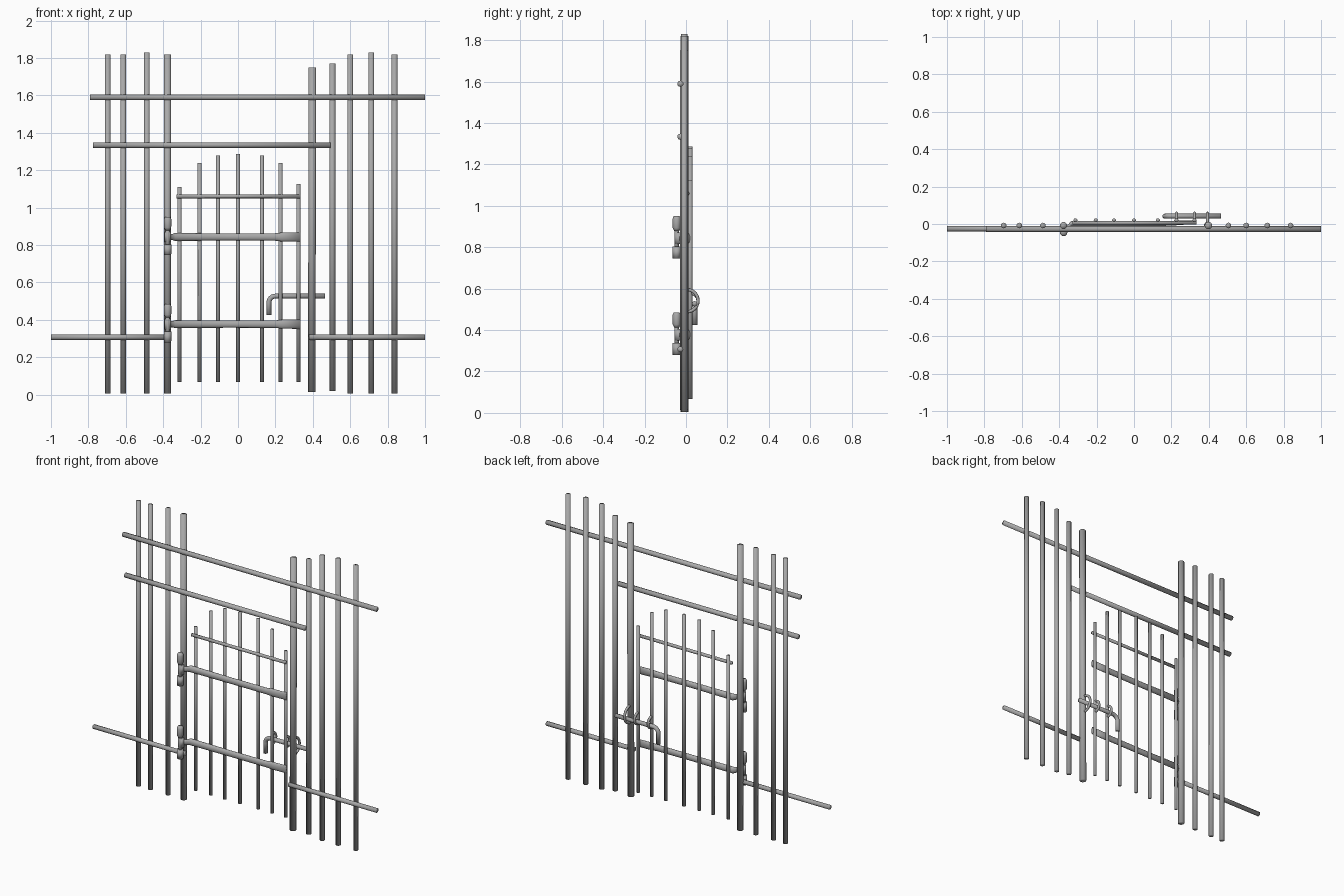
import bpy
import bmesh
from math import pi, cos, sin
from mathutils import Vector

cube = bpy.data.objects.get("Cube")
if cube:
    bpy.data.objects.remove(cube, do_unlink=True)

iron = bpy.data.materials.new("grey iron")
iron.use_nodes = True
iron.diffuse_color = (0.4, 0.4, 0.4, 1)
iron.node_tree.nodes["Principled BSDF"].inputs["Base Color"].default_value = (0.4, 0.4, 0.4, 1)


def loft(name, stations, sides=16):
    """Skin elliptical rings; each station is (centre, axis_a, axis_b)."""
    bm = bmesh.new()
    rings = []
    for centre, a, b in stations:
        c, a, b = Vector(centre), Vector(a), Vector(b)
        rings.append([bm.verts.new(c + a * cos(2 * pi * i / sides) + b * sin(2 * pi * i / sides))
                      for i in range(sides)])
    for lo, hi in zip(rings, rings[1:]):
        for i in range(sides):
            j = (i + 1) % sides
            bm.faces.new((lo[i], lo[j], hi[j], hi[i]))
    bm.faces.new(rings[0])
    bm.faces.new(rings[-1])
    bmesh.ops.recalc_face_normals(bm, faces=bm.faces)
    for f in bm.faces:
        f.smooth = True
    mesh = bpy.data.meshes.new(name)
    bm.to_mesh(mesh)
    bm.free()
    mesh.materials.append(iron)
    obj = bpy.data.objects.new(name, mesh)
    bpy.context.collection.objects.link(obj)
    return obj


def upright(name, x, y, z0, z1, r, lean=0):
    loft(name, [((x, y, z0), (r, 0, 0), (0, r, 0)),
                ((x + lean, y, z1), (r, 0, 0), (0, r, 0))])


def rail(name, x0, x1, y, z, r):
    loft(name, [((x, y, z), (0, r, 0), (0, 0, r)) for x in (x0, x1)])


def turned(name, x, y, profile):
    """Vertical turned piece from (z, radius) pairs."""
    loft(name, [((x, y, z), (r, 0, 0), (0, r, 0)) for z, r in profile])


def rod(name, path, r):
    """Round rod bent in a plane, following the path."""
    pts = [Vector(p) for p in path]
    normal = (pts[1] - pts[0]).cross(pts[-1] - pts[0]).normalized()
    stations = []
    for i, p in enumerate(pts):
        tangent = (pts[min(i + 1, len(pts) - 1)] - pts[max(i - 1, 0)]).normalized()
        stations.append((p, normal * r, tangent.cross(normal) * r))
    loft(name, stations, 12)


# Fence uprights on both sides
for i, (x, top) in enumerate([(-0.697, 1.82), (-0.613, 1.82), (-0.487, 1.83),
                              (0.505, 1.77), (0.6, 1.82), (0.713, 1.83), (0.837, 1.82)]):
    upright(f"fence_bar_{i + 1}", x, -0.008, 0.02 if i == 3 else 0.005, top, 0.015)

# Thicker gate posts
upright("hinge_post", -0.377, -0.008, 0.005, 1.82, 0.019)
upright("latch_post", 0.394, -0.008, 0.015, 1.75, 0.02, lean=0.004)

# Horizontal rails in front of the uprights
rail("top_rail", -0.79, 1.0, -0.027, 1.59, 0.015)
rail("second_rail", -0.775, 0.495, -0.027, 1.334, 0.015)
rail("lower_right_rail", -1.0, -0.355, -0.025, 0.307, 0.014)
rail("lower_left_rail", 0.38, 1.0, -0.027, 0.307, 0.014)

# Gate bars with an arched top line
for i, (x, top) in enumerate([(-0.313, 1.11), (-0.205, 1.238), (-0.107, 1.28), (0, 1.287),
                              (0.128, 1.28), (0.227, 1.238), (0.323, 1.126)]):
    upright(f"gate_bar_{i + 1}", x, 0.02, 0.067, top, 0.0105)
rail("gate_top_rail", -0.33, 0.334, 0.006, 1.06, 0.01)

# Strap hinges: flattened strap, eye and two lugs on a pin
for label, z in (("upper", 0.843), ("lower", 0.377)):
    strap = [(-0.375, -0.035, 0.012, 0.016), (-0.35, -0.012, 0.012, 0.017),
             (-0.335, 0.002, 0.014, 0.021), (-0.05, 0.002, 0.014, 0.019),
             (0.2, 0.004, 0.013, 0.02), (0.235, 0.006, 0.012, 0.024), (0.335, 0.01, 0.009, 0.025)]
    loft(f"{label}_hinge_strap",
         [((x, y, z), (0, ry, 0), (0, 0, rz)) for x, y, ry, rz in strap])
    turned(f"{label}_hinge_eye", -0.376, -0.037, [(z - 0.028, 0.018), (z + 0.028, 0.018)])
    turned(f"{label}_hinge_pin", -0.376, -0.045, [(z - 0.08, 0.011), (z + 0.08, 0.011)])
    turned(f"{label}_hinge_top_lug", -0.376, -0.045,
           [(z + 0.035, 0.012), (z + 0.05, 0.019), (z + 0.095, 0.02), (z + 0.108, 0.014)])
    turned(f"{label}_hinge_bottom_lug", -0.376, -0.045,
           [(z - 0.097, 0.019), (z - 0.04, 0.02)])

# Sliding latch bolt with a bent-down handle
bend = [(0.2 - 0.035 * sin(a), 0.042, 0.492 + 0.035 * cos(a))
        for a in [i * pi / 12 for i in range(7)]]
rod("latch_bolt", [(0.465, 0.042, 0.527)] + bend + [(0.165, 0.042, 0.425)], 0.013)

# Staples that hold the bolt on the gate and the post
for i, (x, y, radius) in enumerate([(0.227, 0.022, 0.036), (0.323, 0.022, 0.036), (0.393, 0.004, 0.054)]):
    arc = [(x, y + radius * cos(a), 0.542 + radius * sin(a))
           for a in [-pi / 2 + k * pi / 12 for k in range(13)]]
    rod(f"latch_staple_{i + 1}", arc, 0.008)
